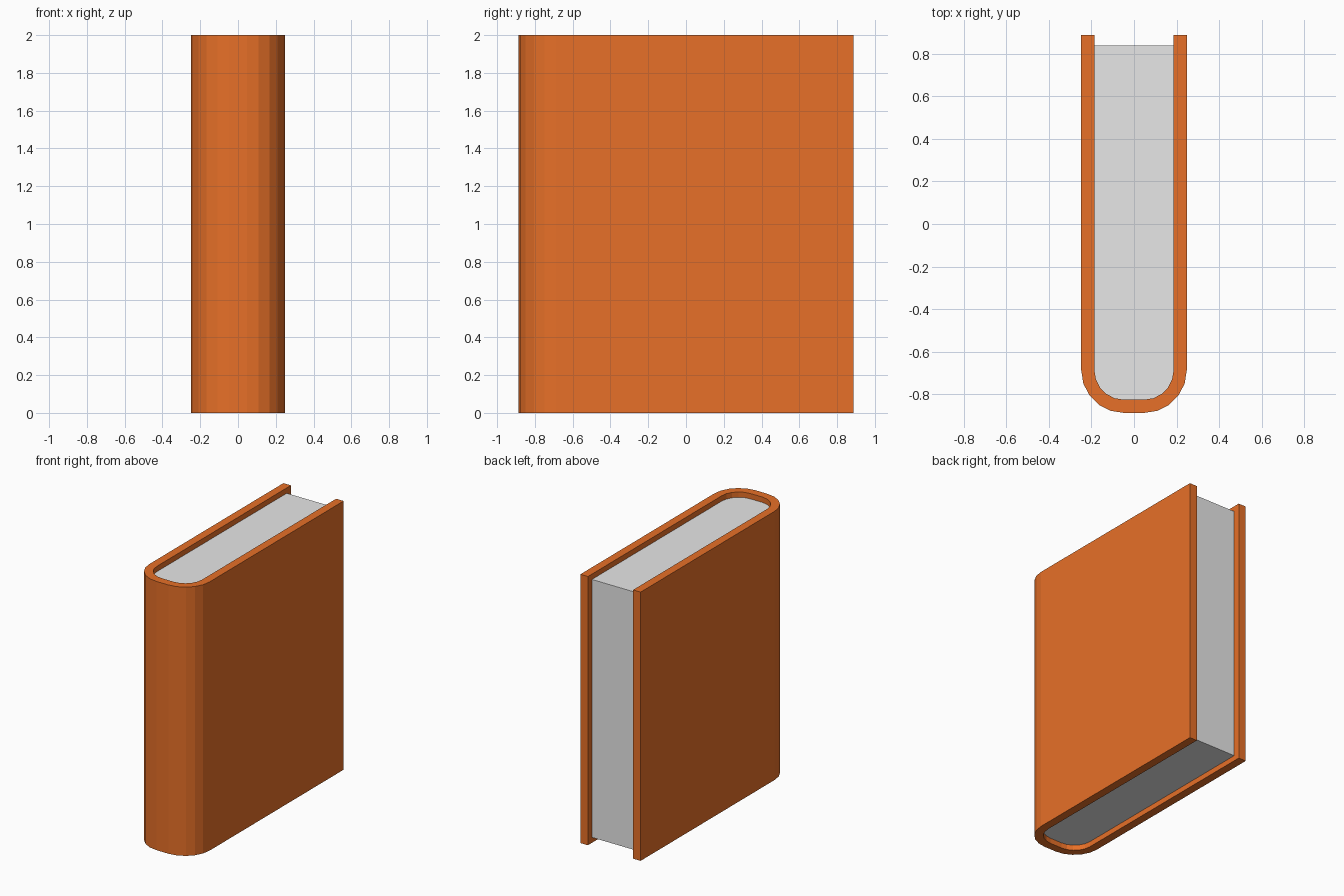
import bpy, bmesh
from math import cos, sin, pi

cube = bpy.data.objects.get("Cube")
if cube:
    bpy.data.objects.remove(cube, do_unlink=True)

HEIGHT = 2.0
HALF_WIDTH, HALF_DEPTH = 0.248, 0.888
BOARD = 0.062            # cover thickness
RADIUS = 0.2             # outer spine corner
CORNER_STEPS = 5
PAGE_BACK = 0.84         # fore edge of the pages
PAGE_INSET = 0.04        # pages sit below the cover edges


def make_material(name, colour):
    mat = bpy.data.materials.new(name)
    mat.use_nodes = True
    mat.diffuse_color = (*colour, 1)
    mat.node_tree.nodes["Principled BSDF"].inputs["Base Color"].default_value = (*colour, 1)
    return mat


def u_profile(inset, back):
    """U-shaped outline from the back right, round the spine, to the back left."""
    cx, cy = HALF_WIDTH - RADIUS, RADIUS - HALF_DEPTH
    r = RADIUS - inset
    angles = [k * pi / 2 / CORNER_STEPS for k in range(CORNER_STEPS + 1)]
    half = [(cx + r * cos(a), cy - r * sin(a)) for a in angles]
    half.insert(0, (HALF_WIDTH - inset, back))
    return half + [(-x, y) for x, y in reversed(half)]


def extrude_outline(name, outline, z0, z1, mat):
    bm = bmesh.new()
    base = bm.faces.new([bm.verts.new((x, y, z0)) for x, y in outline])
    result = bmesh.ops.extrude_face_region(bm, geom=[base])
    top = [v for v in result["geom"] if isinstance(v, bmesh.types.BMVert)]
    bmesh.ops.translate(bm, verts=top, vec=(0, 0, z1 - z0))
    # Rebuild a closed shell with outward normals
    bmesh.ops.recalc_face_normals(bm, faces=bm.faces)
    mesh = bpy.data.meshes.new(name)
    bm.to_mesh(mesh)
    bm.free()
    mesh.materials.append(mat)
    obj = bpy.data.objects.new(name, mesh)
    bpy.context.collection.objects.link(obj)
    return obj


orange = make_material("cover orange", (0.8, 0.162, 0.021))
grey = make_material("page light grey", (0.8, 0.8, 0.8))

# Cover: two boards joined by a rounded spine
outer = u_profile(0, HALF_DEPTH)
inner = u_profile(BOARD, HALF_DEPTH)
extrude_outline("cover", outer + inner[::-1], 0, HEIGHT, orange)

# Page block: fills the cover, set in at the top, bottom and fore edge
extrude_outline("pages", u_profile(BOARD, PAGE_BACK),
                PAGE_INSET, HEIGHT - PAGE_INSET, grey)
